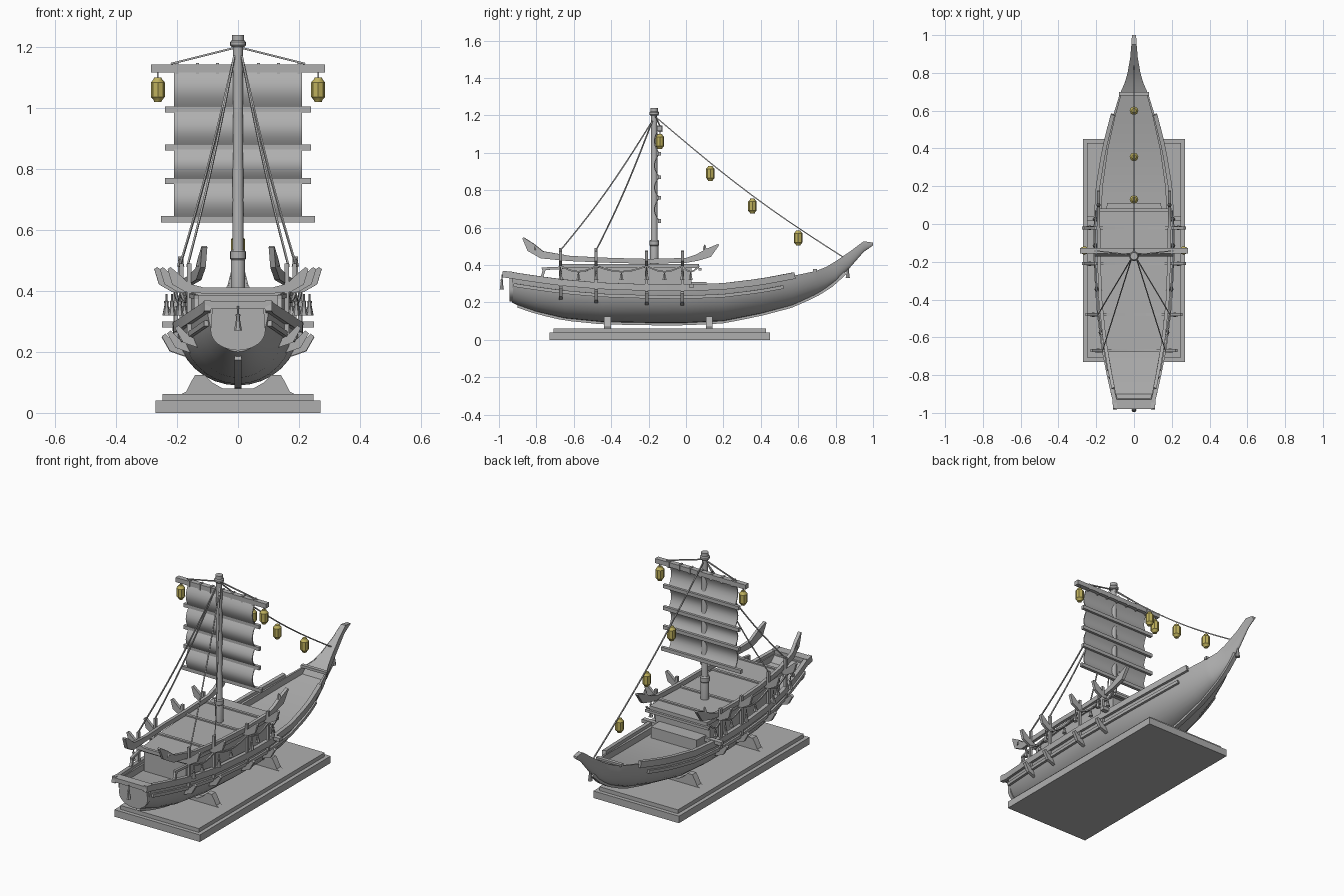
import bpy, bmesh
from math import sin, cos, pi, sqrt, radians
from mathutils import Vector

cube = bpy.data.objects.get("Cube")
if cube:
    bpy.data.objects.remove(cube)


def material(name, rgb):
    m = bpy.data.materials.new(name)
    m.use_nodes = True
    m.diffuse_color = (*rgb, 1)
    m.node_tree.nodes["Principled BSDF"].inputs["Base Color"].default_value = (*rgb, 1)
    return m


GREY = material("plain grey", (.43, .43, .43))
GOLD = material("lantern yellow", (.52, .44, .11))
made = []


def loft(name, rings, mat=GREY):
    """Skin closed rings of points and cap both ends."""
    bm = bmesh.new()
    rows = [[bm.verts.new(p) for p in ring] for ring in rings]
    n = len(rows[0])
    for a, b in zip(rows, rows[1:]):
        for i in range(n):
            j = (i + 1) % n
            bm.faces.new((a[i], a[j], b[j], b[i]))
    bm.faces.new(rows[0][::-1])
    bm.faces.new(rows[-1])
    bmesh.ops.recalc_face_normals(bm, faces=bm.faces)
    me = bpy.data.meshes.new(name)
    bm.to_mesh(me)
    bm.free()
    me.materials.append(mat)
    ob = bpy.data.objects.new(name, me)
    bpy.context.collection.objects.link(ob)
    made.append(ob)
    return ob


def rect(x, y, z, w, d):
    return [(x - w, y - d, z), (x + w, y - d, z), (x + w, y + d, z), (x - w, y + d, z)]


def box(name, x, y, z0, z1, w, d):
    """Box with half sizes w, d between heights z0 and z1."""
    return loft(name, [rect(x, y, z0, w, d), rect(x, y, z1, w, d)])


def lathe(name, x, y, z, profile, sides=16, mat=GREY):
    return loft(name, [[(x + r * cos(2 * pi * i / sides), y + r * sin(2 * pi * i / sides), z + h)
                        for i in range(sides)] for r, h in profile], mat)


def sweep(name, pts, heights, thick):
    """Rectangular bar along a path; heights may vary by point."""
    pts = [Vector(p) for p in pts]
    if not isinstance(heights, (list, tuple)):
        heights = [heights] * len(pts)
    rings = []
    for i, p in enumerate(pts):
        t = (pts[min(i + 1, len(pts) - 1)] - pts[max(i - 1, 0)]).normalized()
        side = t.cross(Vector((0, 0, 1))).normalized()
        up = side.cross(t) * heights[i] / 2
        side = side * thick / 2
        rings.append([p + side + up, p - side + up, p - side - up, p + side - up])
    return loft(name, rings)


def rope(name, a, b, sag=0, r=.006, steps=10):
    a, b = Vector(a), Vector(b)
    return sweep(name, [a.lerp(b, i / steps) - Vector((0, 0, sag * sin(pi * i / steps)))
                        for i in range(steps + 1)], r, r)


def tassel(name, x, y, z, size=.07):
    lathe(name, x, y, z, [(.003, 0), (.003, -size * .3), (.008, -size * .35),
                          (.006, -size * .5), (.013, -size)], 6)


def lantern(name, x, y, z):
    lathe(name, x, y, z, [(.012, -.04), (.014, -.034), (.023, -.024), (.023, .024),
                          (.014, .034), (.012, .04)], 8, GOLD)


# Hull stations: y, half width, keel height, rim height
STATIONS = [(-.93, .1, .2, .345), (-.9, .108, .185, .34), (-.8, .13, .15, .325), (-.65, .16, .115, .305),
            (-.45, .185, .095, .288), (-.2, .2, .09, .28), (0, .2, .09, .278), (.2, .188, .1, .286),
            (.4, .155, .14, .31), (.57, .112, .185, .342), (.68, .078, .235, .365), (.7, .07, .245, .37),
            (.75, .048, .275, .39), (.8, .034, .31, .42), (.88, .02, .39, .475), (.95, .014, .47, .527),
            (1, .011, .505, .52)]


def hull(y):
    y = max(STATIONS[0][0], min(y, 1))
    for a, b in zip(STATIONS, STATIONS[1:]):
        if y <= b[0]:
            k = (y - a[0]) / (b[0] - a[0])
            return [p + (q - p) * k for p, q in zip(a[1:], b[1:])]


def hull_ring(y):
    w, b, t = hull(y)
    depth = .035 if -.91 < y < .69 else .001
    inner = w * .88
    ring = []
    for i in range(17):
        a = pi / 2 - pi * i / 16
        ring.append((w * sin(a), y, b + (t - b) * (1 - cos(a))))
    return ring + [(-inner, y, t), (-inner, y, t - depth), (inner, y, t - depth), (inner, y, t)]


def span(a, b, n):
    return [a + (b - a) * i / n for i in range(n + 1)]


loft("hull", [hull_ring(s[0]) for s in STATIONS])
sweep("keel", [(0, y, hull(y)[1] - .002) for y in span(-.9, .85, 24)], .02, .024)
sweep("bow_deck_edge", [(-.08, .69, .372), (.08, .69, .372)], .015, .02)

# Stand
box("base_lower", 0, -.14, 0, .04, .27, .59)
box("base_upper", 0, -.14, .04, .062, .248, .568)
CRADLE = [(.19, .06), (.17, .07), (.155, .1), (.14, .125), (.11, .125), (.085, .1), (.05, .08)]
outline = CRADLE + [(-x, z) for x, z in CRADLE[::-1]]
for y in (-.42, .125):
    loft("cradle", [[(x, y + d, z) for x, z in outline] for d in (-.018, .018)])

# Deckhouse with a flat roof
def slab(name, y0, y1, inset, z0, z1):
    rings = []
    for y in span(y0, y1, 6):
        w = hull(y)[0] - inset
        rings.append([(-w, y, z0), (w, y, z0), (w, y, z1), (-w, y, z1)])
    loft(name, rings)


slab("deckhouse_wall", -.66, .03, .025, .24, .39)
slab("deckhouse_roof", -.67, .07, .015, .385, .405)
slab("front_step", .03, .11, .05, .24, .31)

# Stern: shield panel, cross rail and tassel
shield = [(.09 * cos(a), .27 - .065 * sin(a)) for a in span(0, pi, 12)] + [(-.085, .34), (.085, .34)]
loft("stern_panel", [[(x, y, z) for x, z in shield] for y in (-.945, -.925)])
box("stern_rail", 0, -.955, .34, .365, .108, .025)
tassel("stern_tassel", 0, -.985, .35, .08)
tassel("bow_tassel", 0, .865, .42, .09)

BEAMS = (-.67, -.48, -.21, -.02)
for s in (-1, 1):
    # Gunwale and rubbing strake follow the hull side
    ys = span(-.93, .58, 20)
    sweep("gunwale", [(s * .1, -.98, .352)] + [(s * (hull(y)[0] + .003), y, hull(y)[2]) for y in ys], .035, .022)
    sweep("rubbing_strake", [(s * (hull(y)[0] * .975 + .004), y, hull(y)[2] - .05) for y in span(-.92, .52, 18)],
          .018, .014)
    # Long side rail with upswept horns
    sweep("side_rail", [(s * x, y, z) for x, y, z in (
        (.11, -.87, .545), (.118, -.83, .495), (.13, -.77, .455), (.155, -.62, .435), (.178, -.4, .425),
        (.185, -.2, .42), (.188, 0, .425), (.188, .06, .44), (.188, .12, .465), (.188, .175, .51))],
          (.008, .05, .04, .028, .026, .026, .026, .035, .05, .008), .018)
    for y, x in ((-.81, .125), (.1, .188)):
        lathe("horn_spur", s * x, y, .48, [(.012, 0), (.008, .018), (.002, .03)], 6)
    # Posts, brackets and hanging tassels at each beam
    for y in BEAMS:
        w, b, t = hull(y)
        box("rail_post", s * (w + .004), y, t - .05, .49 if y < -.4 else .46, .007, .008)
        sweep("bracket", [(s * (w - .03), y, t - .085), (s * (w + .015), y, t - .065),
                          (s * (w + .045), y, t - .025)], (.02, .03, .015), .018)
        tassel("side_tassel", s * (w + .035), y, .39, .07)
    # Draped cord under the roof edge
    for a, c in zip(BEAMS, BEAMS[1:] + (.07,)):
        rope("draped_cord", (s * (hull(a)[0] + .006), a, .395), (s * (hull(c)[0] + .006), c, .395), .03, .008)
        tassel("cord_tassel", s * (hull((a + c) / 2)[0] + .006), (a + c) / 2, .365, .045)
    # Short rail beside the stern well
    sweep("stern_side_rail", [(s * .137, -.77, .38), (s * .155, -.66, .385)], .014, .014)
    sweep("stern_side_post", [(s * .137, -.775, .32), (s * .137, -.755, .385)], .014, .014)
    # Stays and yard lifts
    for y in BEAMS[:2]:
        rope("back_stay", (s * .012, -.18, 1.17), (s * (hull(y)[0] + .01), y, .48), .03)
    rope("yard_lift", (0, -.165, 1.2), (s * .22, -.14, 1.145))
    rope("lantern_cord", (s * .263, -.141, 1.13), (s * .263, -.139, 1.095), 0, .005, 1)
    lantern("yard_lantern", s * .263, -.14, 1.06)

# Cross beams with upturned ends
for y in BEAMS:
    w = hull(y)[0]
    half = [(w + .07, .475), (w + .045, .435), (w + .01, .41), (w - .04, .402)]
    path = [(-x, y, z) for x, z in half] + [(x, y, z) for x, z in half[::-1]]
    sweep("cross_beam", path, (.012, .04, .03, .02, .02, .03, .04, .012), .016)
box("fore_beam", 0, .03, .28, .3, .25, .013)
box("fore_rail", 0, .075, .37, .385, .2, .008)

# Mast
lathe("mast", 0, -.17, .4, [(.023, 0), (.023, .1), (.018, .12), (.016, .84)])
for z, h in ((.5, .035), (1.2, .022)):
    lathe("mast_ring", 0, -.17, z, [(.021, 0), (.026, .006), (.026, h - .006), (.021, h)])
lathe("mast_cap", 0, -.17, 1.222, [(.02, 0), (.02, .018)])

# Sail panels billow between the battens
LEVELS = (.635, .76, .87, .995, 1.13)
rings = []
for a, b in zip(LEVELS, LEVELS[1:]):
    for k in span(0, 1, 8)[:-1]:
        rings.append(rect(0, -.143 - .026 * sin(pi * k), a + (b - a) * k, .21, .003))
rings.append(rect(0, -.143, LEVELS[-1], .21, .003))
loft("sail", rings)
for z, w in zip(LEVELS, (.252, .24, .24, .24, .285)):
    h = .013 if w > .28 else .01
    box("yard" if w > .28 else "batten", 0, -.142, z - h, z + h, w, .014 if w > .28 else .009)
for x in span(-.2, .2, 6):
    box("yard_lashing", x, -.142, 1.112, 1.147, .005, .016)

# Forestay with lanterns
rope("fore_stay", (0, -.16, 1.19), (0, .86, .43), .035)
for y, z in ((.13, .89), (.355, .715), (.6, .545)):
    lantern("stay_lantern", 0, y, z)

# Smooth rounded parts, keep edges sharp
bpy.ops.object.select_all(action='DESELECT')
for ob in made:
    ob.select_set(True)
bpy.context.view_layer.objects.active = made[0]
bpy.ops.object.shade_smooth_by_angle(angle=radians(35))
